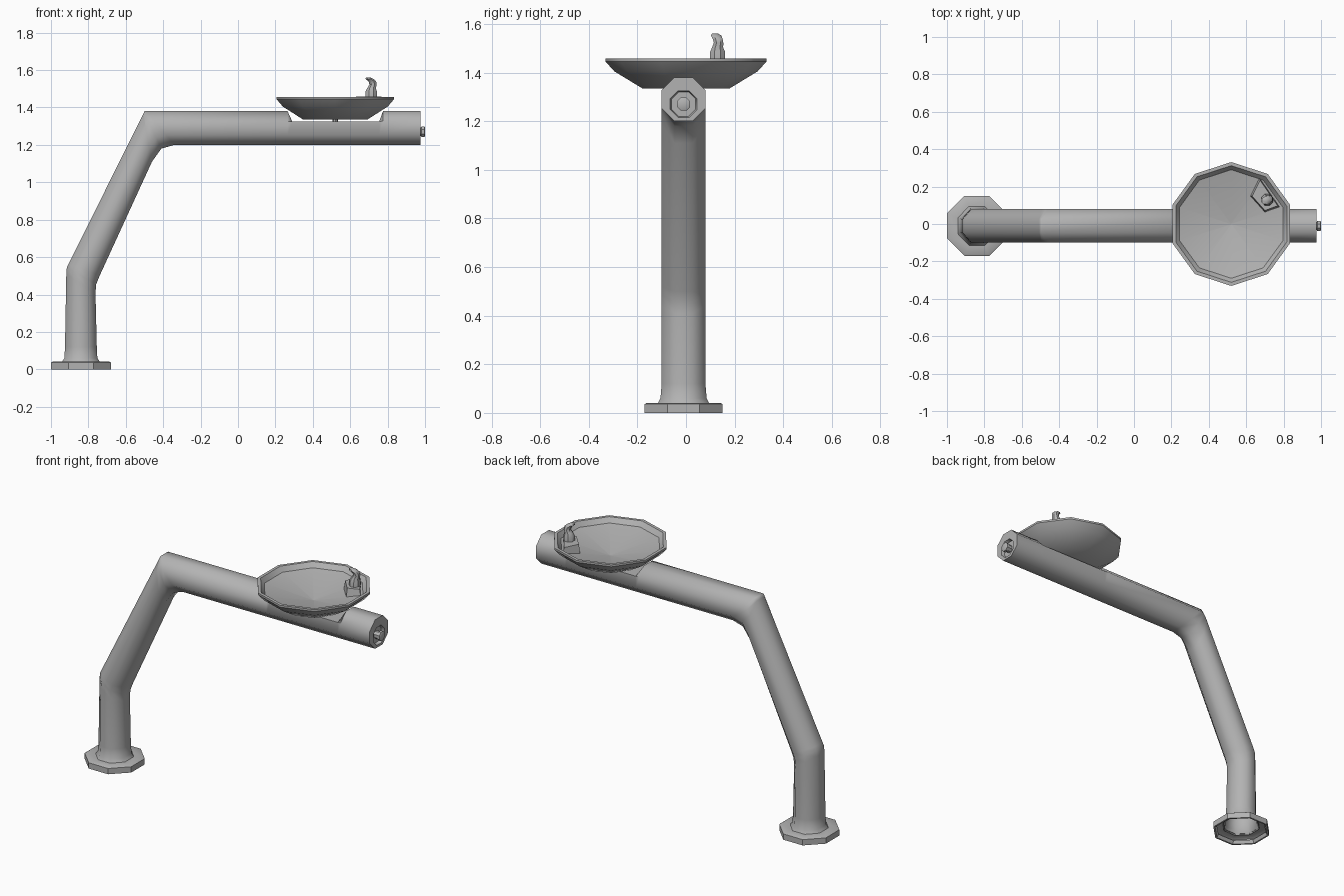
import bpy, bmesh, math

if "Cube" in bpy.data.objects:
    bpy.data.objects.remove(bpy.data.objects["Cube"])

steel = bpy.data.materials.new("brushed steel grey")
steel.diffuse_color = (0.45, 0.45, 0.45, 1)
steel.use_nodes = True
steel.node_tree.nodes["Principled BSDF"].inputs["Base Color"].default_value = steel.diffuse_color


def loft(name, rings, cap_start=True, cap_end=True, angle=40):
    """Skin a list of equal-length point rings."""
    bm = bmesh.new()
    vs = [[bm.verts.new(p) for p in r] for r in rings]
    n = len(vs[0])
    for a, b in zip(vs, vs[1:]):
        for i in range(n):
            j = (i + 1) % n
            bm.faces.new((a[i], a[j], b[j], b[i]))
    if cap_start:
        bm.faces.new(vs[0][::-1])
    if cap_end:
        bm.faces.new(vs[-1])
    bmesh.ops.recalc_face_normals(bm, faces=bm.faces)
    me = bpy.data.meshes.new(name)
    bm.to_mesh(me)
    bm.free()
    me.materials.append(steel)
    me.shade_smooth()
    me.set_sharp_from_angle(angle=math.radians(angle))
    ob = bpy.data.objects.new(name, me)
    bpy.context.collection.objects.link(ob)
    return ob


def circle(cx, cy, z, r, n, start=0.0):
    return [(cx + r * math.cos(start + math.tau * i / n),
             cy + r * math.sin(start + math.tau * i / n), z) for i in range(n)]


K = 1 / math.cos(math.pi / 8)
OCT = [(K * math.cos(math.pi / 8 + math.pi / 4 * i),
        K * math.sin(math.pi / 8 + math.pi / 4 * i)) for i in range(8)]


def section(outer, inner, half=0.09, top=9.0):
    """Octagonal pipe section between an outer and inner (x, z) point."""
    mx, mz = (outer[0] + inner[0]) / 2, (outer[1] + inner[1]) / 2
    dx, dz = (outer[0] - inner[0]) / 2, (outer[1] - inner[1]) / 2
    return [(mx + u * dx, -0.01 + v * half, min(top, mz + u * dz)) for u, v in OCT]


# bent pipe: post, slanted leg, arm with a seat cut for the bowl, recessed end
arm = lambda x, top=9.0: section((x, 1.38), (x, 1.2), 0.09, top)
SEAT = 1.325
loft("bent_pipe", [
    section((-0.945, 0.035), (-0.735, 0.035), 0.108),
    section((-0.928, 0.06), (-0.752, 0.06), 0.095),
    section((-0.925, 0.12), (-0.755, 0.12)),
    section((-0.918, 0.51), (-0.762, 0.41)),
    section((-0.915, 0.545), (-0.758, 0.455)),
    section((-0.905, 0.565), (-0.74, 0.50)),
    section((-0.507, 1.365), (-0.46, 1.11)),
    section((-0.50, 1.38), (-0.41, 1.18)),
    section((-0.49, 1.38), (-0.34, 1.2)),
    arm(0.265), arm(0.29, SEAT), arm(0.755, SEAT), arm(0.775), arm(0.975),
    section((0.975, 1.325), (0.975, 1.215), 0.055),
    section((0.955, 1.32), (0.955, 1.22), 0.05),
], cap_start=False, angle=50)

# floor flange, hollow underneath
e = math.pi / 8
loft("floor_flange", [circle(-0.84, -0.01, z, r * K, 8, e) for r, z in
     [(0.14, 0.02), (0.15, 0.0), (0.16, 0.0), (0.16, 0.036), (0.152, 0.041), (0.10, 0.041)]],
     False, False)

# push button at the end of the arm
loft("push_button", [
    [(x, -0.01 + r * v, 1.27 + r * u) for u, v in OCT]
    for x, r in [(0.95, 0.022), (0.978, 0.022), (0.98, 0.027), (0.997, 0.027), (1.0, 0.022)]])

# ten-sided bowl
loft("bowl", [circle(0.52, 0, z, r, 10, math.pi / 2) for r, z in
     [(0.18, 1.335), (0.295, 1.405), (0.331, 1.445), (0.331, 1.457),
      (0.312, 1.457), (0.29, 1.428), (0.004, 1.362)]])
loft("bowl_stem", [circle(0.52, -0.01, z, 0.015, 8) for z in (1.31, 1.345)])

# spout mount, a wedge block on the bowl side
quad = [(0.62, 0.15, 1.385), (0.70, 0.06, 1.385), (0.78, 0.09, 1.418), (0.67, 0.25, 1.418)]
loft("spout_mount", [quad, [(0.70 + (x - 0.70) * 0.85, 0.14 + (y - 0.14) * 0.85, 1.458)
                            for x, y, _ in quad]])

# spout: rounded foot with a hooked nozzle leaning toward the bowl centre
loft("spout", [circle(x, y, z, r, 8, e) for x, y, z, r in
     [(0.712, 0.130, 1.445, 0.034), (0.712, 0.130, 1.485, 0.033),
      (0.714, 0.130, 1.503, 0.025), (0.722, 0.134, 1.522, 0.021),
      (0.718, 0.130, 1.540, 0.022), (0.704, 0.124, 1.552, 0.023),
      (0.696, 0.120, 1.560, 0.014)]])
